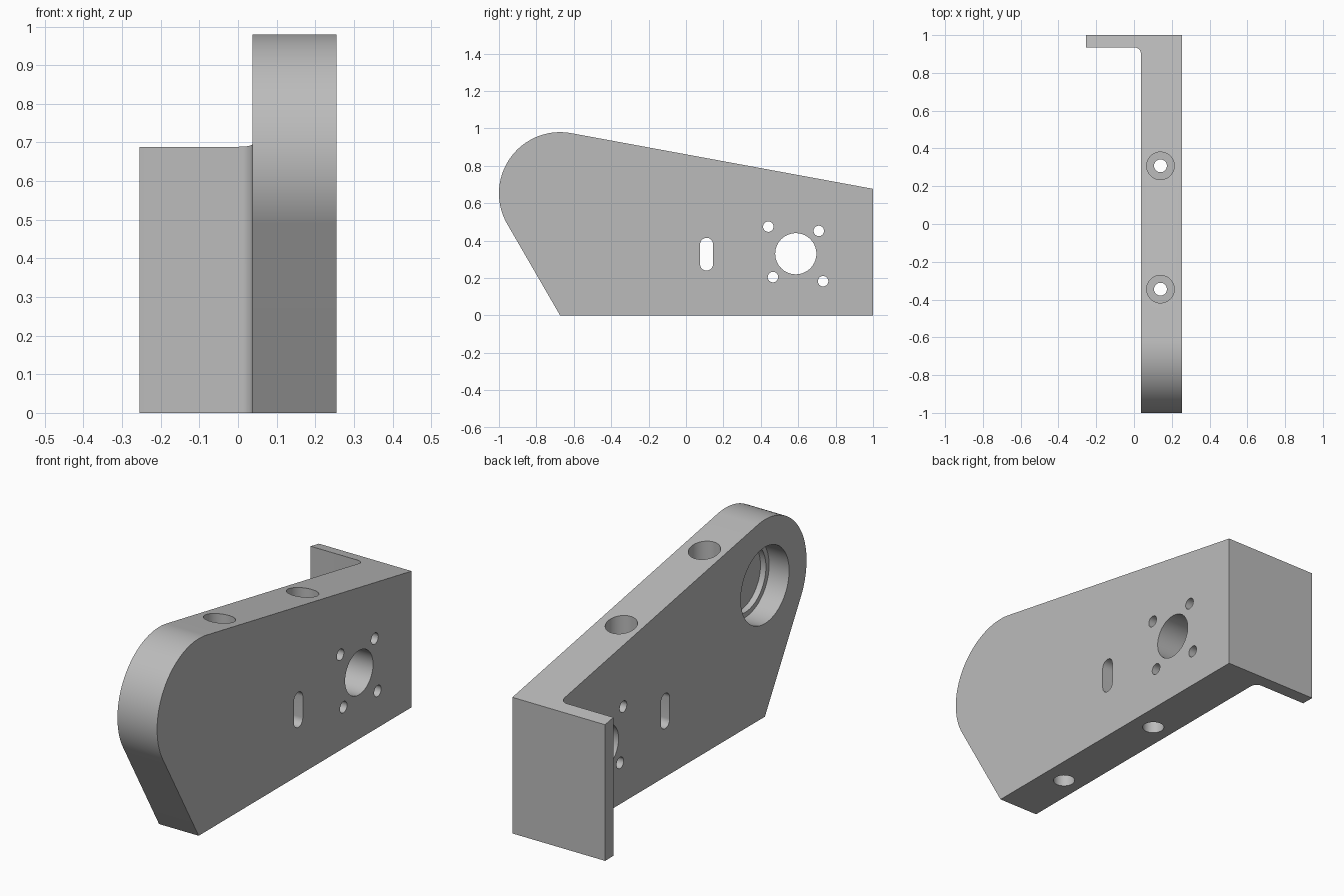
import bpy
import bmesh
from math import sin, cos, radians, pi
from mathutils import Vector

if "Cube" in bpy.data.objects:
    bpy.data.objects.remove(bpy.data.objects["Cube"], do_unlink=True)

X0, X1 = 0.037, 0.255          # plate sides
FLANGE_Y = 0.935               # inner face of the flange
LOBE_Y, LOBE_Z, LOBE_R = -0.673, 0.653, 0.327


def arc(cu, cv, r, start, end, steps):
    """Points along an arc, angles in degrees."""
    angles = [radians(start + (end - start) * i / steps) for i in range(steps + 1)]
    return [(cu + r * cos(a), cv + r * sin(a)) for a in angles]


def circle(cu, cv, r, steps=64):
    return arc(cu, cv, r, 0, 360, steps)[:-1]


def prism(name, outline, axis, lo, hi):
    """Extrude a flat outline along x (outline in y, z) or z (outline in x, y)."""
    def place(u, v, w):
        return Vector((w, u, v)) if axis == "x" else Vector((u, v, w))
    bm = bmesh.new()
    face = bm.faces.new([bm.verts.new(place(u, v, lo)) for u, v in outline])
    result = bmesh.ops.extrude_face_region(bm, geom=[face])
    moved = [g for g in result["geom"] if isinstance(g, bmesh.types.BMVert)]
    bmesh.ops.translate(bm, verts=moved, vec=place(0, 0, hi - lo))
    bmesh.ops.recalc_face_normals(bm, faces=bm.faces)
    mesh = bpy.data.meshes.new(name)
    bm.to_mesh(mesh)
    bm.free()
    obj = bpy.data.objects.new(name, mesh)
    bpy.context.collection.objects.link(obj)
    return obj


def cut(body, outline, axis, lo, hi):
    cutter = prism("cutter", outline, axis, lo, hi)
    cutter.hide_render = True
    mod = body.modifiers.new("cut", "BOOLEAN")
    mod.operation = "DIFFERENCE"
    mod.solver = "EXACT"
    mod.object = cutter
    bpy.context.view_layer.objects.active = body
    bpy.ops.object.modifier_apply(modifier=mod.name)
    bpy.data.objects.remove(cutter, do_unlink=True)


# Side silhouette with the rounded lobe at the front
side = [(-0.673, 0), (1, 0), (1, 0.677)]
side += arc(LOBE_Y, LOBE_Z, LOBE_R, 79.6, 210, 56)
bracket = prism("mounting_bracket", side, "x", -X1, X1)

# Remove the inside of the L, leaving a filleted corner by the flange
fillet = 0.035
inside = [(-1, -2), (X0, -2)]
inside += arc(X0 - fillet, FLANGE_Y - fillet, fillet, 0, 90, 10)
inside += [(-1, FLANGE_Y)]
cut(bracket, inside, "z", -1, 2)

# Large centre hole and its four screw holes
cut(bracket, circle(0.587, 0.33, 0.11), "x", -1, 1)
for y, z in [(0.44, 0.475), (0.71, 0.452), (0.465, 0.205), (0.733, 0.183)]:
    cut(bracket, circle(y, z, 0.028, 32), "x", -1, 1)

# Upright slot
slot = arc(0.11, 0.38, 0.035, 0, 180, 16) + arc(0.11, 0.275, 0.035, 180, 360, 16)
cut(bracket, slot, "x", -1, 1)

# Stepped blind pocket in the lobe, open on the inner side
cut(bracket, circle(LOBE_Y, LOBE_Z, 0.19), "x", -1, X0 + 0.11)
cut(bracket, circle(LOBE_Y, LOBE_Z, 0.165), "x", -1, X0 + 0.14)

# Vertical bolt holes, counterbored above and below
for y in (0.308, -0.345):
    cut(bracket, circle(0.14, y, 0.034, 32), "z", -1, 2)
    cut(bracket, circle(0.14, y, 0.073, 48), "z", 0.4, 2)
    cut(bracket, circle(0.14, y, 0.05, 32), "z", -1, 0.2)

# Grey metal
metal = bpy.data.materials.new("grey_metal")
metal.use_nodes = True
colour = (0.5, 0.5, 0.5, 1)
metal.diffuse_color = colour
metal.node_tree.nodes["Principled BSDF"].inputs["Base Color"].default_value = colour
bracket.data.materials.clear()
bracket.data.materials.append(metal)

bpy.ops.object.select_all(action="DESELECT")
bracket.select_set(True)
bpy.context.view_layer.objects.active = bracket
bpy.ops.object.shade_smooth_by_angle(angle=pi / 6)
